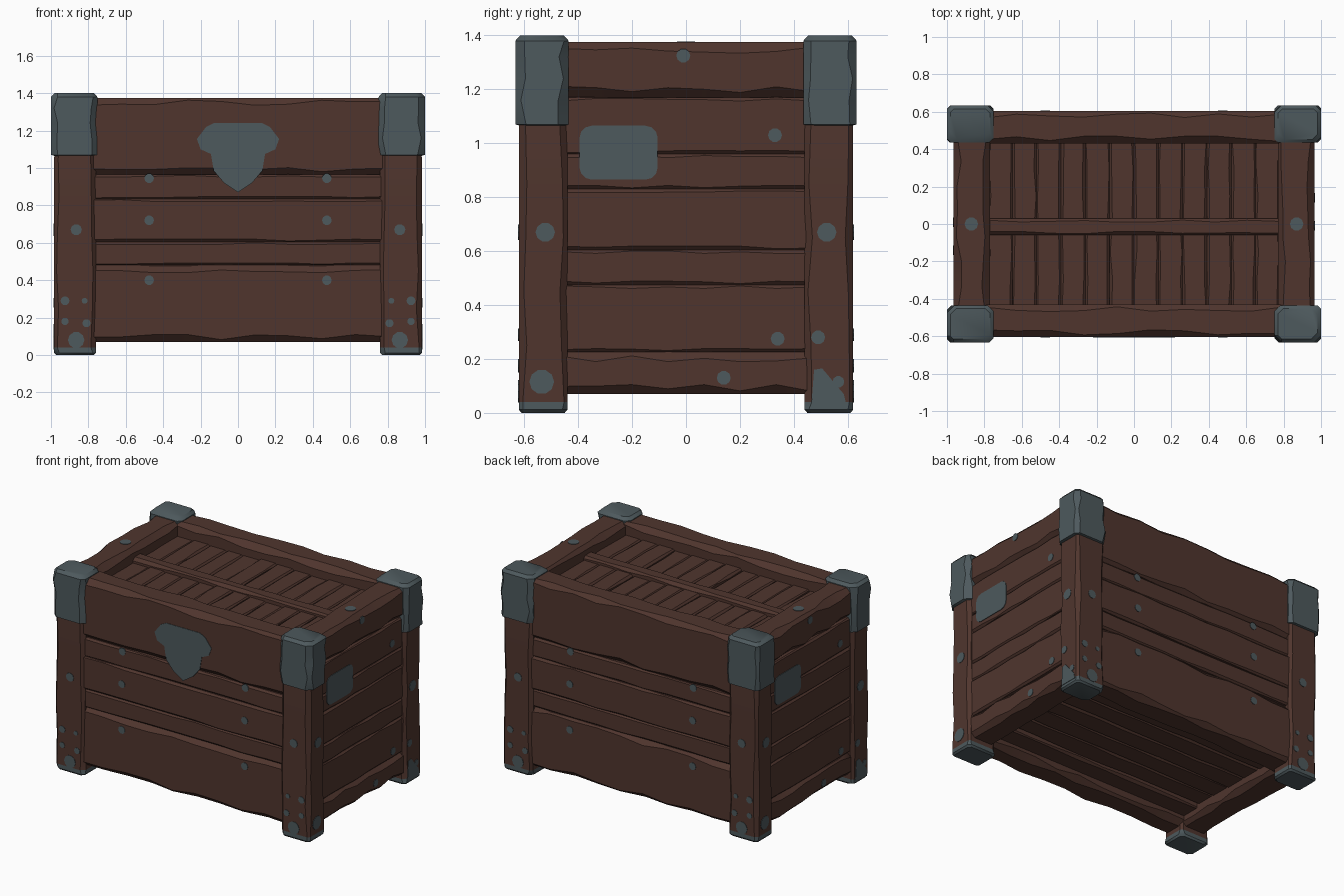
import bpy, bmesh, math, random
from mathutils import Vector

if "Cube" in bpy.data.objects:
    bpy.data.objects.remove(bpy.data.objects["Cube"])

random.seed(7)


def material(name, rgb):
    m = bpy.data.materials.new(name)
    m.diffuse_color = (*rgb, 1)
    m.use_nodes = True
    m.node_tree.nodes["Principled BSDF"].inputs["Base Color"].default_value = m.diffuse_color
    return m


WOOD = material("dark_wood", (0.080, 0.036, 0.027))
METAL = material("grey_metal", (0.075, 0.100, 0.109))


def finish(name, bm, mats, rule=None):
    bmesh.ops.recalc_face_normals(bm, faces=bm.faces)
    me = bpy.data.meshes.new(name)
    for m in mats:
        me.materials.append(m)
    if rule:
        for f in bm.faces:
            f.material_index = rule(f.calc_center_median())
    bm.to_mesh(me)
    bm.free()
    ob = bpy.data.objects.new(name, me)
    bpy.context.collection.objects.link(ob)
    return ob


def board(name, lo, hi, axis, chip=(0.005, 0.025), n=8, end=0.012, mats=(WOOD,), rule=None, stops=None):
    """Hand-cut board: box lofted along an axis, with edges chipped by random amounts."""
    u, v = (axis + 1) % 3, (axis + 2) % 3
    lo, hi = Vector(lo), Vector(hi)
    mid, half = (lo + hi) / 2, (hi - lo) / 2
    a, b = lo[axis], hi[axis]
    inner = stops or [a + end + (b - a - 2 * end) * i / n for i in range(n + 1)]
    bm = bmesh.new()
    rings = []
    for p in [a] + inner + [b]:
        inset = end if p in (a, b) else 0
        hu, hv = half[u] - inset, half[v] - inset
        ring = []
        for su, sv in ((1, 1), (-1, 1), (-1, -1), (1, -1)):
            c = min(random.uniform(*chip), 0.45 * min(hu, hv))
            pair = [(su * hu, sv * (hv - c)), (su * (hu - c), sv * hv)]
            for q in pair if su * sv > 0 else pair[::-1]:
                co = Vector()
                co[axis], co[u], co[v] = p, mid[u] + q[0], mid[v] + q[1]
                ring.append(bm.verts.new(co))
        rings.append(ring)
    for r, s in zip(rings, rings[1:]):
        for i in range(8):
            j = (i + 1) % 8
            bm.faces.new((r[i], r[j], s[j], s[i]))
    bm.faces.new(rings[0])
    bm.faces.new(rings[-1])
    return finish(name, bm, mats, rule)


def plate(name, outline, origin, normal, thick=0.006):
    """Thin metal plate; outline is (right, up) as seen facing the surface."""
    nrm = Vector(normal)
    up = Vector((0, 1, 0)) if abs(nrm.z) > 0.5 else Vector((0, 0, 1))
    right = up.cross(nrm)
    bm = bmesh.new()
    o = Vector(origin) - nrm * 0.003
    face = bm.faces.new([bm.verts.new(o + right * x + up * y) for x, y in outline])
    ext = bmesh.ops.extrude_face_region(bm, geom=[face])["geom"]
    bmesh.ops.translate(bm, vec=nrm * thick, verts=[g for g in ext if isinstance(g, bmesh.types.BMVert)])
    return finish(name, bm, (METAL,))


def nail(origin, normal, r=0.026):
    plate("nail_head", [(r * math.cos(k * math.pi / 5), r * math.sin(k * math.pi / 5)) for k in range(10)],
          origin, normal)


# inner body that closes the gaps between the boards
board("inner_body", (-0.93, -0.57, 0.17), (0.93, 0.57, 1.25), 2, (0.002, 0.003), 1)

# corner posts with metal feet, and metal caps on top
for sx in (-1, 1):
    for sy in (-1, 1):
        x0, x1 = sorted((sx * 0.76, sx * 0.983))
        y0, y1 = sorted((sy * 0.44, sy * 0.62))
        board("corner_post", (x0, y0, 0), (x1, y1, 1.2), 2, (0.012, 0.03), end=0.01,
              mats=(WOOD, METAL), rule=lambda c: int(c.z < 0.035),
              stops=[0.012, 0.04, 0.25, 0.45, 0.65, 0.85, 1.05])
        x0, x1 = sorted((sx * 0.752, sx * 1.0))
        y0, y1 = sorted((sy * 0.435, sy * 0.633))
        board("corner_cap", (x0, y0, 1.065), (x1, y1, 1.4), 2, (0.015, 0.04), end=0.018,
              mats=(METAL,), stops=[1.07, 1.16, 1.24, 1.32, 1.38])

# front and back boards; the lowest and highest are thick rails
LONG = [(0.07, 0.48), (0.48, 0.605), (0.605, 0.835), (0.835, 0.965), (0.965, 1.375)]
for sy in (-1, 1):
    for i, (z0, z1) in enumerate(LONG):
        rail = i in (0, 4)
        y0, y1 = sorted((sy * (0.43 if rail else 0.54), sy * (0.605 if i % 2 == 0 else 0.598)))
        board("long_side_board", (-0.82, y0, z0), (0.82, y1, z1), 0,
              (0.01, 0.045) if rail else (0.004, 0.025), 9)

# left and right boards
SHORT = [(0.07, 0.225), (0.225, 0.475), (0.475, 0.605), (0.605, 0.83), (0.83, 0.96), (0.96, 1.17), (1.17, 1.375)]
for sx in (-1, 1):
    for i, (z0, z1) in enumerate(SHORT):
        rail = i in (0, 6)
        x0, x1 = sorted((sx * (0.77 if rail else 0.9), sx * (0.966 if rail else 0.96)))
        board("short_side_board", (x0, -0.48, z0), (x1, 0.48, z1), 1,
              (0.01, 0.045) if rail else (0.004, 0.02), 7)

# recessed lid boards with a middle bar
for i in range(12):
    x = -0.78 + 0.13 * i
    z = 1.287 + random.uniform(-0.01, 0.01)
    board("lid_board", (x, -0.46, z - 0.08), (x + 0.13, 0.46, z), 1, (0.003, 0.016), 6)
board("lid_bar", (-0.79, -0.06, 1.22), (0.79, 0.03, 1.315), 0, (0.008, 0.025), 9)

# recessed floor boards
for i in range(6):
    y = -0.45 + 0.15 * i
    z = 0.143 + random.uniform(-0.012, 0.012)
    board("floor_board", (-0.8, y, z), (0.8, y + 0.15, z + 0.08), 0, (0.005, 0.022), 8)

# shield-shaped plate on the front
half = [(0.0, -0.185), (0.075, -0.135), (0.13, -0.07), (0.145, 0.02),
        (0.2, 0.045), (0.22, 0.1), (0.17, 0.165), (0.13, 0.185)]
shield = half + [(-x, y) for x, y in half[:0:-1]]
plate("shield_plate", shield, (0, -0.605, 1.055), (0, -1, 0))

# rounded repair plates on both short sides
rounded = []
for cx, cy, a0 in ((0.1, 0.055, 0), (-0.1, 0.055, 90), (-0.1, -0.055, 180), (0.1, -0.055, 270)):
    rounded += [(cx + 0.045 * math.cos(math.radians(a0 + t)), cy + 0.045 * math.sin(math.radians(a0 + t)))
                for t in (0, 30, 60, 90)]
for s in (-1, 1):
    plate("repair_plate", rounded, (s * 0.961, -s * 0.25, 0.965), (s, 0, 0))

# nails: the back and left repeat the front and right, turned by half a turn
for s in (1, -1):
    front, side = (0, -s, 0), (s, 0, 0)
    for m in (-1, 1):
        for z in (0.945, 0.72, 0.4):
            nail((m * 0.475, -s * (0.598 if z > 0.9 else 0.605), z), front)
        nail((m * 0.865, -s * 0.62, 0.67), front, 0.03)
        for x, z, r in ((0.925, 0.29, 0.024), (0.82, 0.29, 0.016), (0.925, 0.18, 0.02),
                        (0.81, 0.17, 0.022), (0.865, 0.08, 0.044)):
            nail((m * x, -s * 0.62, z), front, r)
        nail((s * 0.983, m * 0.522, 0.67), side, 0.036)
    for y, z, x in ((0.33, 1.03, 0.96), (0.34, 0.275, 0.96), (0.14, 0.13, 0.966),
                    (-0.01, 1.325, 0.966), (0.49, 0.28, 0.983)):
        nail((s * x, s * y, z), side)
    nail((s * 0.983, -s * 0.535, 0.115), side, 0.046)
    nail((s * 0.983, s * 0.565, 0.115), side, 0.022)
    # wedge-shaped foot patch
    plate("foot_patch", [(-0.06, 0.03), (0.07, 0.03), (0.06, 0.07), (-0.02, 0.165), (-0.05, 0.16)],
          (s * 0.983, s * 0.525, 0), side)
    nail((s * 0.87, 0, 1.375), (0, 0, 1), 0.036)

# smooth shading with the cut edges kept crisp
for ob in bpy.context.scene.objects:
    ob.select_set(True)
    bpy.context.view_layer.objects.active = ob
bpy.ops.object.shade_smooth_by_angle(angle=math.radians(35))
